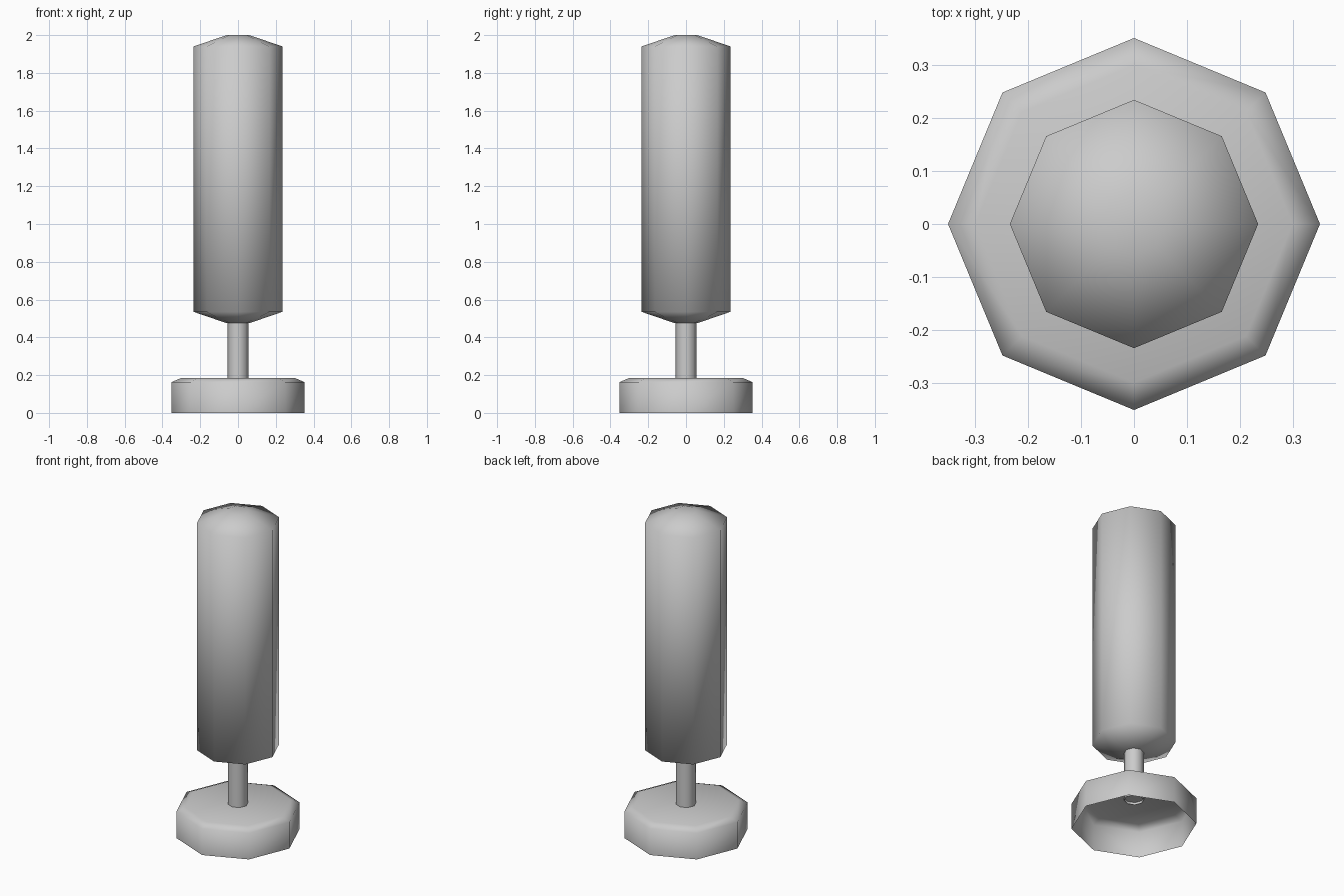
import bpy, bmesh, math

if "Cube" in bpy.data.objects:
    bpy.data.objects.remove(bpy.data.objects["Cube"])

SIDES = 8


def lathe(name, profile, cap_start=False, cap_end=False, smooth_angle=60):
    """Spin a (radius, height) profile into an eight-sided part."""
    bm = bmesh.new()
    rings = []
    for r, z in profile:
        rings.append([bm.verts.new((r * math.cos(i * math.tau / SIDES),
                                    r * math.sin(i * math.tau / SIDES), z))
                      for i in range(SIDES)])
    for a, b in zip(rings, rings[1:]):
        for i in range(SIDES):
            j = (i + 1) % SIDES
            bm.faces.new((a[i], a[j], b[j], b[i]))
    if cap_start:
        bm.faces.new(rings[0][::-1])
    if cap_end:
        bm.faces.new(rings[-1])
    for f in bm.faces:
        f.smooth = True
    for e in bm.edges:
        if len(e.link_faces) == 2:
            e.smooth = e.calc_face_angle() < math.radians(smooth_angle)
    mesh = bpy.data.meshes.new(name)
    bm.to_mesh(mesh)
    bm.free()
    obj = bpy.data.objects.new(name, mesh)
    bpy.context.collection.objects.link(obj)
    return obj


# Weighted base: a shell, open underneath, with a bevelled lid
lathe("base", [(0.352, 0.0), (0.352, 0.163), (0.30, 0.185)], cap_end=True)

# Thin support pole, just passing through the lid
lathe("pole", [(0.056, 0.17), (0.056, 0.49)])

# Padded bag with tapered ends, smooth all over
lathe("bag", [(0.06, 0.475), (0.235, 0.535), (0.235, 1.94), (0.06, 2.0)],
      cap_start=True, cap_end=True, smooth_angle=180)
